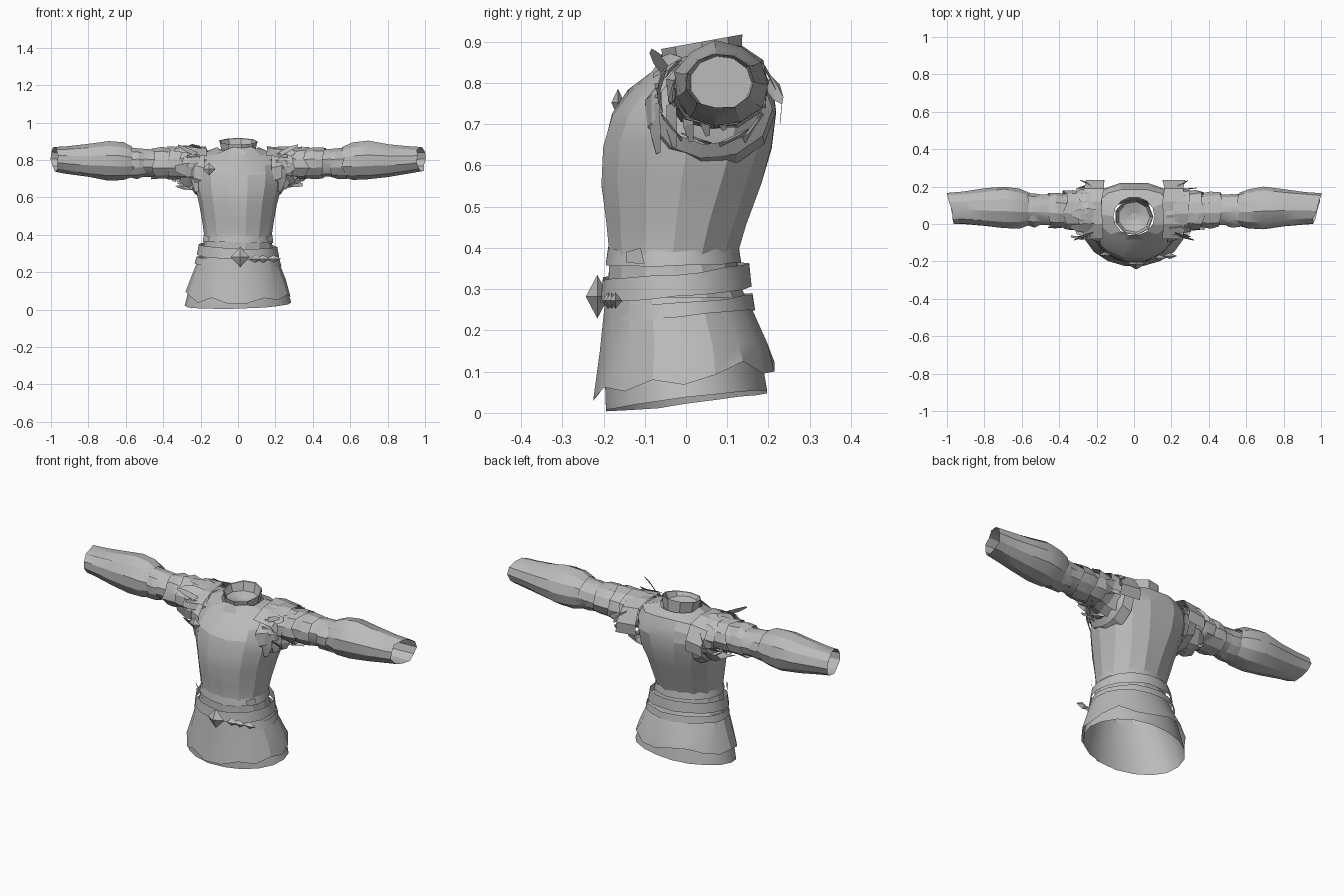
import bpy, math, random
from mathutils import Vector

if "Cube" in bpy.data.objects:
    bpy.data.objects.remove(bpy.data.objects["Cube"])
random.seed(4)

grey = bpy.data.materials.new("plain grey")
grey.use_nodes = True
grey.diffuse_color = (0.5, 0.5, 0.5, 1)
grey.node_tree.nodes["Principled BSDF"].inputs["Base Color"].default_value = (0.5, 0.5, 0.5, 1)


def make(name, verts, faces, angle=30):
    mesh = bpy.data.meshes.new(name)
    mesh.from_pydata(verts, [], faces)
    mesh.materials.append(grey)
    ob = bpy.data.objects.new(name, mesh)
    bpy.context.collection.objects.link(ob)
    bpy.ops.object.select_all(action='DESELECT')
    ob.select_set(True)
    bpy.context.view_layer.objects.active = ob
    bpy.ops.object.shade_smooth_by_angle(angle=math.radians(angle))
    return ob


def skin(name, rings, cap=False, angle=30):
    n = len(rings[0])
    verts = [v for ring in rings for v in ring]
    faces = [(r * n + i, r * n + (i + 1) % n, (r + 1) * n + (i + 1) % n, (r + 1) * n + i)
             for r in range(len(rings) - 1) for i in range(n)]
    if cap:
        faces.append(tuple(range((len(rings) - 1) * n, len(rings) * n)))
    return make(name, verts, faces, angle)


def body_ring(z, rx, front, back, tilt=0, ragged=0, n=18, square=1.0, skew=0):
    """Horizontal oval; tilt raises its back, skew its left; square below 1 boxes the back."""
    mid, ry, ring = (front + back) / 2, (back - front) / 2, []
    for i in range(n):
        a = 2 * math.pi * i / n
        c, s = math.cos(a), math.sin(a)
        p = square if s > 0 else 1
        x = math.copysign(abs(c) ** p, c)
        y = math.copysign(abs(s) ** p, s)
        ring.append((rx * x, mid + ry * y, z + tilt * s + skew * c + random.uniform(-ragged, ragged)))
    return ring


def arm_ring(side, x, y, z, ry, rz, wobble=0, lean=0, n=11):
    ring = []
    for i in range(n):
        a = 2 * math.pi * i / n * side
        k = 1 + random.uniform(-wobble, wobble)
        ring.append((side * (x + lean * math.cos(a) + random.uniform(-wobble, wobble) * 0.2),
                     y + ry * k * math.cos(a), z + rz * k * math.sin(a)))
    return ring


# Breastplate and waist: height, half width, front, back, squareness of the back
torso = [(0.24, 0.215, -0.195, 0.165, 1), (0.31, 0.188, -0.192, 0.135, 1),
         (0.38, 0.178, -0.19, 0.125, 1), (0.46, 0.19, -0.197, 0.15, 0.95),
         (0.56, 0.207, -0.21, 0.187, 0.88), (0.65, 0.23, -0.206, 0.212, 0.8),
         (0.73, 0.236, -0.184, 0.222, 0.75), (0.78, 0.23, -0.145, 0.213, 0.75),
         (0.83, 0.2, -0.085, 0.188, 0.75), (0.862, 0.11, -0.062, 0.145, 1)]
skin("torso", [body_ring(*r[:4], ragged=0.01, n=14, square=r[4]) for r in torso], angle=17)

# Skirt with a shorter ragged layer over it
skin("skirt", [body_ring(0.028, 0.285, -0.197, 0.2, 0.024, 0.003, skew=0.008),
               body_ring(0.1, 0.265, -0.2, 0.19, 0.01),
               body_ring(0.18, 0.24, -0.196, 0.178),
               body_ring(0.27, 0.2, -0.19, 0.145)])
skin("skirt_overlay", [body_ring(0.08, 0.281, -0.228, 0.218, 0.038, 0.022),
                       body_ring(0.16, 0.256, -0.212, 0.2, 0.01),
                       body_ring(0.28, 0.208, -0.198, 0.15)], angle=20)

# Belts round the waist
for name, z, h, rx, front, back, tilt in (("main_belt", 0.288, 0.055, 0.22, -0.21, 0.162, 0.018),
                                          ("upper_belt", 0.362, 0.04, 0.188, -0.197, 0.136, 0.003),
                                          ("lower_belt", 0.24, 0.035, 0.232, -0.202, 0.17, 0.012)):
    skin(name, [body_ring(z, rx, front, back, tilt, 0.003, skew=-0.006),
                body_ring(z + h, rx - 0.01, front + 0.006, back - 0.006, tilt, 0.003, skew=-0.006)])


def stud(name, centre, rx, ry, rz):
    """Faceted diamond."""
    c = Vector(centre)
    offsets = [(rx, 0, 0), (0, 0, rz), (-rx, 0, 0), (0, 0, -rz), (0, -ry, 0), (0, ry, 0)]
    faces = [(i, (i + 1) % 4, tip) if tip == 5 else ((i + 1) % 4, i, tip)
             for i in range(4) for tip in (4, 5)]
    return make(name, [c + Vector(o) for o in offsets], faces)


stud("buckle", (0.012, -0.215, 0.282), 0.05, 0.028, 0.053)
stud("chest_stud", (-0.155, -0.165, 0.752), 0.034, 0.016, 0.034)
for i, x in enumerate((0.09, 0.135, 0.19)):
    stud(f"belt_stud_{i}", (x, -0.205 + x * 0.18, 0.272), 0.04, 0.016, 0.02)
for side in (-1, 1):
    make("belt_flap", [(side * 0.15, -0.145, 0.39), (side * 0.185, -0.11, 0.4),
                       (side * 0.187, -0.1, 0.36), (side * 0.16, -0.145, 0.365)], [(0, 1, 2, 3)])

# Collar, higher at the back, with an inner floor
skin("collar", [body_ring(0.845, 0.092, -0.052, 0.137, 0.005, n=9),
                body_ring(0.9, 0.104, -0.062, 0.138, 0.018, n=9),
                body_ring(0.898, 0.099, -0.057, 0.133, 0.017, n=9),
                body_ring(0.865, 0.085, -0.045, 0.12, 0.0, n=9),
                body_ring(0.845, 0.02, 0.02, 0.06, 0.0, n=9)], cap=True, angle=15)


def shard(name, root, tip, width, twist):
    """Tapering scrap of leather, folded along its middle."""
    root, tip = Vector(root), Vector(tip)
    w = Vector(twist).normalized() * width
    mid = root.lerp(tip, 0.55)
    fold = (tip - root).cross(w).normalized() * width * 0.25
    make(name, [root - w, root + w, mid + w + fold, tip + w * 0.3, tip - w * 0.6, mid - w + fold],
         [(0, 1, 2, 5), (5, 2, 3, 4)], 15)


sleeve = [(0.17, 0.065, 0.775, 0.12, 0.095), (0.3, 0.068, 0.78, 0.095, 0.08),
          (0.45, 0.075, 0.782, 0.082, 0.072), (0.56, 0.075, 0.787, 0.084, 0.077),
          (0.64, 0.08, 0.792, 0.092, 0.085)]
bands = [(0.2, 0.3, 0.122, 0.096), (0.28, 0.37, 0.11, 0.09), (0.36, 0.46, 0.098, 0.085),
         (0.5, 0.57, 0.092, 0.08)]
gauntlet = [(0.56, 0.078, 0.79, 0.088, 0.08), (0.61, 0.08, 0.793, 0.106, 0.1),
            (0.69, 0.086, 0.797, 0.116, 0.104), (0.8, 0.086, 0.797, 0.102, 0.09),
            (0.91, 0.084, 0.801, 0.088, 0.074), (0.978, 0.082, 0.805, 0.083, 0.067)]

for side, label in ((1, "left"), (-1, "right")):
    skin(label + "_sleeve", [arm_ring(side, *r, 0.03) for r in sleeve])
    # Overlapping arm bands
    for i, (x0, x1, ry, rz) in enumerate(bands):
        skin(f"{label}_arm_band_{i}", [arm_ring(side, x0, 0.07, 0.78, ry * 0.92, rz * 0.92, 0.06),
                                       arm_ring(side, (x0 + x1) / 2, 0.072, 0.782, ry, rz, 0.06),
                                       arm_ring(side, x1, 0.074, 0.782, ry * 0.96, rz * 0.96, 0.09)],
             angle=20)
    # Forearm guard; its wrist edge turns inward to a closed lining
    guard = [arm_ring(side, *r, 0.04, 0.02 if r[0] > 0.95 else 0) for r in gauntlet]
    skin(label + "_gauntlet", guard, angle=25)
    skin(label + "_wrist_lining", [guard[-1], arm_ring(side, 0.8, 0.084, 0.8, 0.075, 0.065)], cap=True)
    # Armhole border
    skin(label + "_armhole", [arm_ring(side, 0.178, 0.055, 0.722, 0.16, 0.13),
                              arm_ring(side, 0.23, 0.06, 0.737, 0.15, 0.12),
                              arm_ring(side, 0.25, 0.06, 0.75, 0.125, 0.1)], angle=20)
    # Ragged scraps round the shoulder
    for i in range(11):
        a = 2 * math.pi * (i + random.uniform(-0.3, 0.3)) / 11
        c, s = math.cos(a), math.sin(a)
        x = 0.2 + random.uniform(-0.015, 0.03)
        reach = random.uniform(0.07, 0.13)
        drop = 0.035 if s < -0.3 else 0.0
        shard(f"{label}_shoulder_scrap_{i}",
              (side * x, 0.062 + 0.135 * c, 0.775 + 0.092 * s - drop),
              (side * (x + reach), 0.062 + 0.132 * c, 0.775 + 0.095 * s - drop * 0.6),
              random.uniform(0.028, 0.042), (random.uniform(-0.4, 0.4), -s, c))
    # Hanging scraps in front of and under the arm
    for i in range(5):
        x, y = 0.24 + 0.03 * i, -0.075 + 0.04 * i
        shard(f"{label}_hanging_scrap_{i}", (side * x, y, 0.75),
              (side * (x - 0.015), y + 0.01, 0.63 + 0.014 * i), 0.024, (side, 0.6, 0.2))
    # Shoulder strap across the top, running down the back
    make(label + "_strap", [(side * (x + random.uniform(-0.015, 0.015)), y, z - (x - 0.16) * 0.12)
                            for y, z in ((-0.08, 0.825), (0.0, 0.866), (0.12, 0.874),
                                         (0.19, 0.845), (0.234, 0.77), (0.228, 0.71))
                            for x in (0.165, 0.27)],
         [(k, k + 1, k + 3, k + 2) for k in range(0, 10, 2)], 20)
    # Pointed spikes at front and back
    shard(label + "_spike", (side * 0.22, -0.05, 0.83), (side * 0.32, -0.085, 0.88), 0.014, (0, 0.5, 1))
    shard(label + "_back_spike", (side * 0.23, 0.2, 0.8), (side * 0.29, 0.235, 0.76), 0.02, (0, 0.2, 1))
